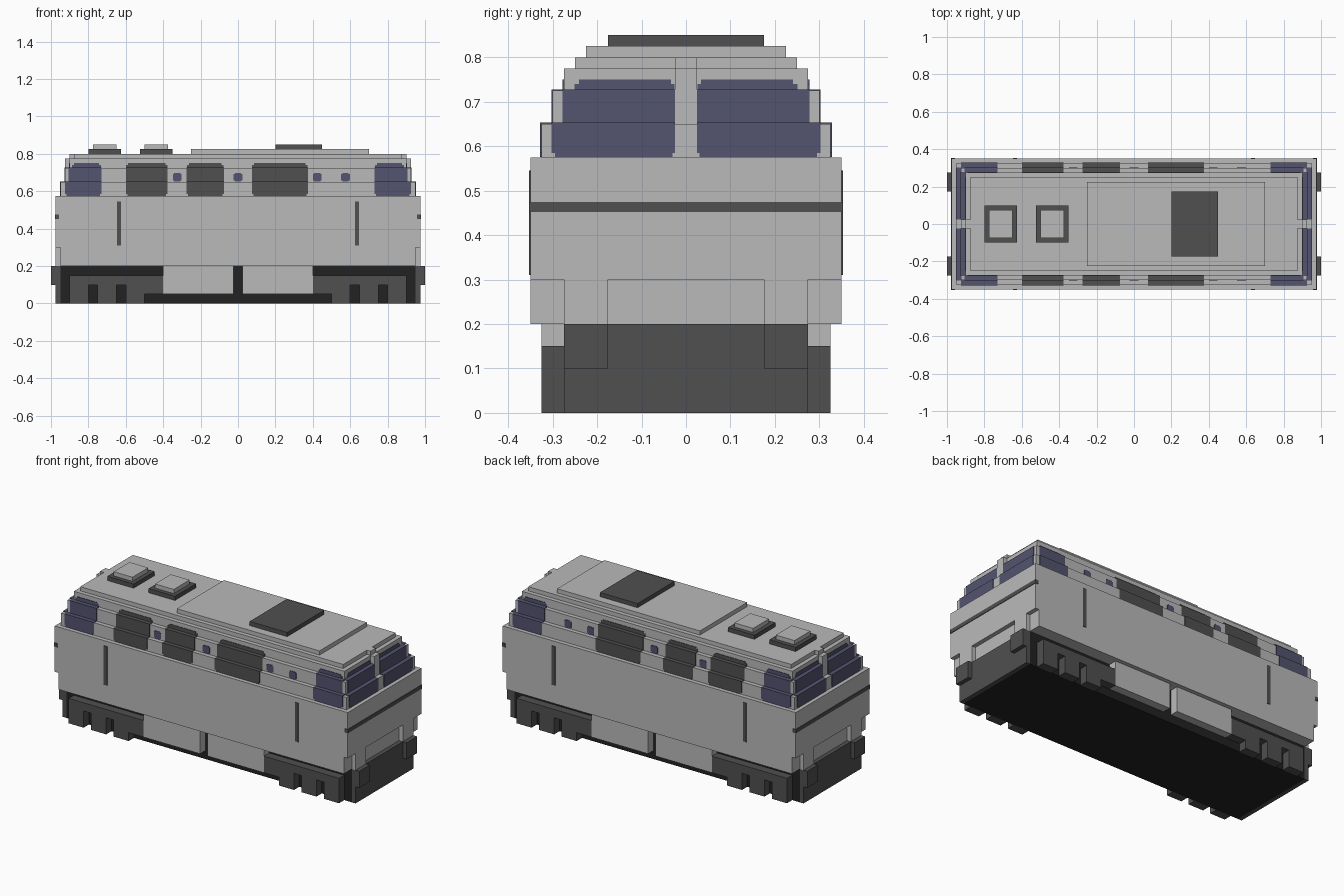
import bpy, bmesh

cube = bpy.data.objects.get("Cube")
if cube:
    bpy.data.objects.remove(cube, do_unlink=True)


def material(name, r, g, b):
    m = bpy.data.materials.new(name)
    m.use_nodes = True
    m.diffuse_color = (r, g, b, 1)
    m.node_tree.nodes["Principled BSDF"].inputs["Base Color"].default_value = (r, g, b, 1)
    return m


GREY = material("light_grey", 0.49, 0.49, 0.49)
DARK = material("dark_grey", 0.08, 0.08, 0.08)
BLACK = material("near_black", 0.016, 0.016, 0.016)
GLASS = material("blue_glass", 0.087, 0.087, 0.16)


def part(name, mat, boxes, mirror=""):
    """Boxes are (x0, x1, y0, y1, z0, z1); mirror lists the axes to repeat across."""
    if "x" in mirror:
        boxes = boxes + [(-b[1], -b[0]) + tuple(b[2:]) for b in boxes]
    if "y" in mirror:
        boxes = boxes + [(b[0], b[1], -b[3], -b[2], b[4], b[5]) for b in boxes]
    bm = bmesh.new()
    for x0, x1, y0, y1, z0, z1 in boxes:
        verts = bmesh.ops.create_cube(bm, size=1)["verts"]
        bmesh.ops.scale(bm, verts=verts, vec=(x1 - x0, y1 - y0, z1 - z0))
        bmesh.ops.translate(bm, verts=verts,
                            vec=((x0 + x1) / 2, (y0 + y1) / 2, (z0 + z1) / 2))
    me = bpy.data.meshes.new(name)
    bm.to_mesh(me)
    bm.free()
    me.materials.append(mat)
    ob = bpy.data.objects.new(name, me)
    bpy.context.collection.objects.link(ob)
    return ob


def sym(x, y, z0, z1):
    return (-x, x, -y, y, z0, z1)


# Underframe, end plates and buffers
part("underframe", BLACK, [sym(0.95, 0.275, 0, 0.2)])
part("end_plates", DARK, [(0.95, 0.975, -0.275, 0.275, 0, 0.2)], "x")
part("buffers", DARK, [(0.975, 1.0, 0.175, 0.275, 0.1, 0.2)], "xy")

# Bogie side frames: a beam, three axle blocks and an inner bracket
bogie = [(0.4, 0.9, 0.275, 0.325, 0.1, 0.15), (0.4, 0.5, 0.275, 0.325, 0.05, 0.1)]
bogie += [(x, x + 0.1, 0.275, 0.325, 0, 0.1) for x in (0.5, 0.65, 0.8)]
part("bogie_frames", DARK, bogie, "xy")

# Side tanks between the bogies
part("side_tanks", GREY, [(0.025, 0.4, 0.275, 0.325, 0.05, 0.2)], "xy")

# Lower body with notched ends
part("lower_body", GREY, [sym(0.95, 0.35, 0.2, 0.575)])
part("body_ends", GREY, [(0.95, 0.975, -0.35, 0.35, 0.3, 0.575),
                         (0.95, 0.975, 0.175, 0.275, 0.2, 0.3),
                         (0.95, 0.975, -0.275, -0.175, 0.2, 0.3)], "x")

# Stepped upper body: half length, half width, bottom, top
TIERS = [(0.95, 0.325, 0.575, 0.65), (0.925, 0.3, 0.65, 0.725),
         (0.9, 0.275, 0.725, 0.775), (0.875, 0.25, 0.775, 0.8)]
part("upper_body", GREY, [sym(*t) for t in TIERS])
part("end_pillars", GREY, [(0.85, 0.925, -0.025, 0.025, 0.725, 0.775),
                           (0.85, 0.9, -0.025, 0.025, 0.775, 0.8)], "x")

# Window slices: tier, bottom, top, corner inset
E = 0.003
SLICES = [(0, 0.576, 0.585, 0.008), (0, 0.585, 0.65 + E, 0),
          (1, 0.65, 0.725 + E, 0), (2, 0.725, 0.74, 0.002), (2, 0.74, 0.75, 0.012)]


def side_window(x0, x1, lean=0.0):
    out = []
    for t, z0, z1, c in SLICES:
        y = TIERS[t][1]
        out.append((x0 + c, x1 - c - lean * t, y - 0.03, y + E, z0, z1))
    return out


# Side windows and grilles
part("cab_side_windows", GLASS, side_window(0.73, 0.925, 0.018), "xy")
grilles = []
for x0, x1 in ((-0.6, -0.376), (-0.275, -0.076), (0.074, 0.374)):
    grilles += side_window(x0, x1)
part("side_grilles", DARK, grilles, "y")

# Small portholes with clipped corners
ports = []
for x in (-0.325, 0, 0.424, 0.575):
    ports += [(x - 0.023, x + 0.023, 0.29, 0.3 + E, 0.658, 0.692),
              (x - 0.017, x + 0.017, 0.29, 0.3 + E, 0.652, 0.698)]
part("portholes", GLASS, ports, "y")

# End windscreens on either side of the pillar
screens = []
for t, z0, z1, c in SLICES:
    x, y = TIERS[t][:2]
    screens.append((x - 0.03, x + E, 0.025 + c * 0.7, y - 0.022 - c, z0, z1))
part("windscreens", GLASS, screens, "xy")

# Painted end stripe and door slots
part("end_stripes", DARK, [(0.957, 0.975 + E, -0.35 - E, 0.35 + E, 0.452, 0.475)], "x")
part("door_slots", DARK, [(0.625, 0.648, 0.34, 0.35 + E, 0.31, 0.545)], "xy")

# Roof plate, hatch and vents
part("roof_plate", GREY, [(-0.25, 0.7, -0.225, 0.225, 0.8, 0.825)])
part("roof_hatch", DARK, [(0.2, 0.45, -0.175, 0.175, 0.825, 0.85)])
VENTS = (-0.7125, -0.4375)
part("vent_bases", DARK, [(x - 0.0875, x + 0.0875, -0.1, 0.1, 0.8, 0.825) for x in VENTS])
part("vent_caps", GREY, [(x - 0.0625, x + 0.0625, -0.075, 0.075, 0.825, 0.85) for x in VENTS])
